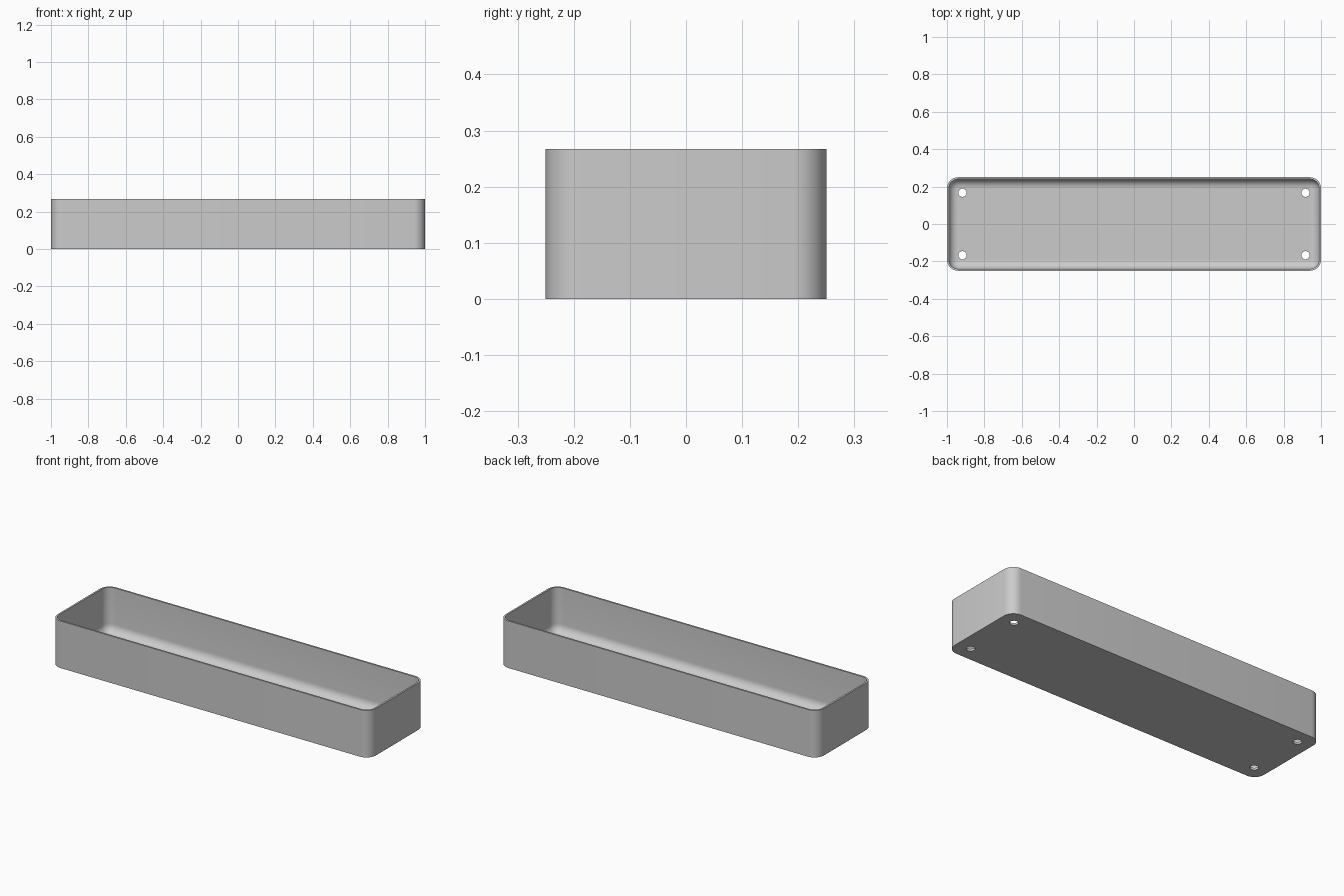
import bpy, bmesh, math

if "Cube" in bpy.data.objects:
    bpy.data.objects.remove(bpy.data.objects["Cube"])

LENGTH, DEPTH, HEIGHT = 2.0, 0.5, 0.267
WALL, FLOOR, CORNER, FILLET = 0.01, 0.012, 0.06, 0.048
HOLE_X, HOLE_Y, HOLE_R = 0.917, 0.167, 0.022
STEPS = 8

grey = bpy.data.materials.new("light grey")
grey.use_nodes = True
colour = (0.6, 0.6, 0.6, 1)
grey.diffuse_color = colour
grey.node_tree.nodes["Principled BSDF"].inputs["Base Color"].default_value = colour


def ring(bm, inset, z):
    """Rounded rectangle of vertices, moved in from the outer outline."""
    r = CORNER - inset
    cx, cy = LENGTH / 2 - CORNER, DEPTH / 2 - CORNER
    verts = []
    for i, (sx, sy) in enumerate([(1, 1), (-1, 1), (-1, -1), (1, -1)]):
        for k in range(STEPS + 1):
            a = math.pi / 2 * (i + k / STEPS)
            verts.append(bm.verts.new((sx * cx + r * math.cos(a),
                                       sy * cy + r * math.sin(a), z)))
    return verts


# Tray: outer wall, rim, inner wall and rounded inner floor edge
bm = bmesh.new()
rings = [ring(bm, 0, 0), ring(bm, 0, HEIGHT), ring(bm, WALL, HEIGHT)]
for k in range(STEPS + 1):
    a = math.pi / 2 * k / STEPS
    rings.append(ring(bm, WALL + FILLET * (1 - math.cos(a)),
                      FLOOR + FILLET * (1 - math.sin(a))))
for low, high in zip(rings, rings[1:]):
    n = len(low)
    for i in range(n):
        j = (i + 1) % n
        bm.faces.new((low[i], low[j], high[j], high[i]))
bm.faces.new(rings[0][::-1])
bm.faces.new(rings[-1])
bmesh.ops.recalc_face_normals(bm, faces=bm.faces)
mesh = bpy.data.meshes.new("tray")
bm.to_mesh(mesh)
bm.free()
mesh.materials.append(grey)
tray = bpy.data.objects.new("tray", mesh)
bpy.context.collection.objects.link(tray)

# Drain holes near the four corners
cutters = []
for sx in (-1, 1):
    for sy in (-1, 1):
        bpy.ops.mesh.primitive_cylinder_add(
            vertices=32, radius=HOLE_R, depth=0.1,
            location=(sx * HOLE_X, sy * HOLE_Y, 0))
        cutter = bpy.context.object
        cutter.name = "hole_cutter"
        cutter.hide_render = True
        cutter.data.materials.append(grey)
        cutters.append(cutter)
        cut = tray.modifiers.new("drain_hole", "BOOLEAN")
        cut.operation = "DIFFERENCE"
        cut.solver = "EXACT"
        cut.object = cutter

bpy.ops.object.select_all(action="DESELECT")
tray.select_set(True)
bpy.context.view_layer.objects.active = tray
for cut in list(tray.modifiers):
    bpy.ops.object.modifier_apply(modifier=cut.name)
for cutter in cutters:
    bpy.data.objects.remove(cutter)
bpy.ops.object.shade_smooth_by_angle(angle=math.radians(35))
